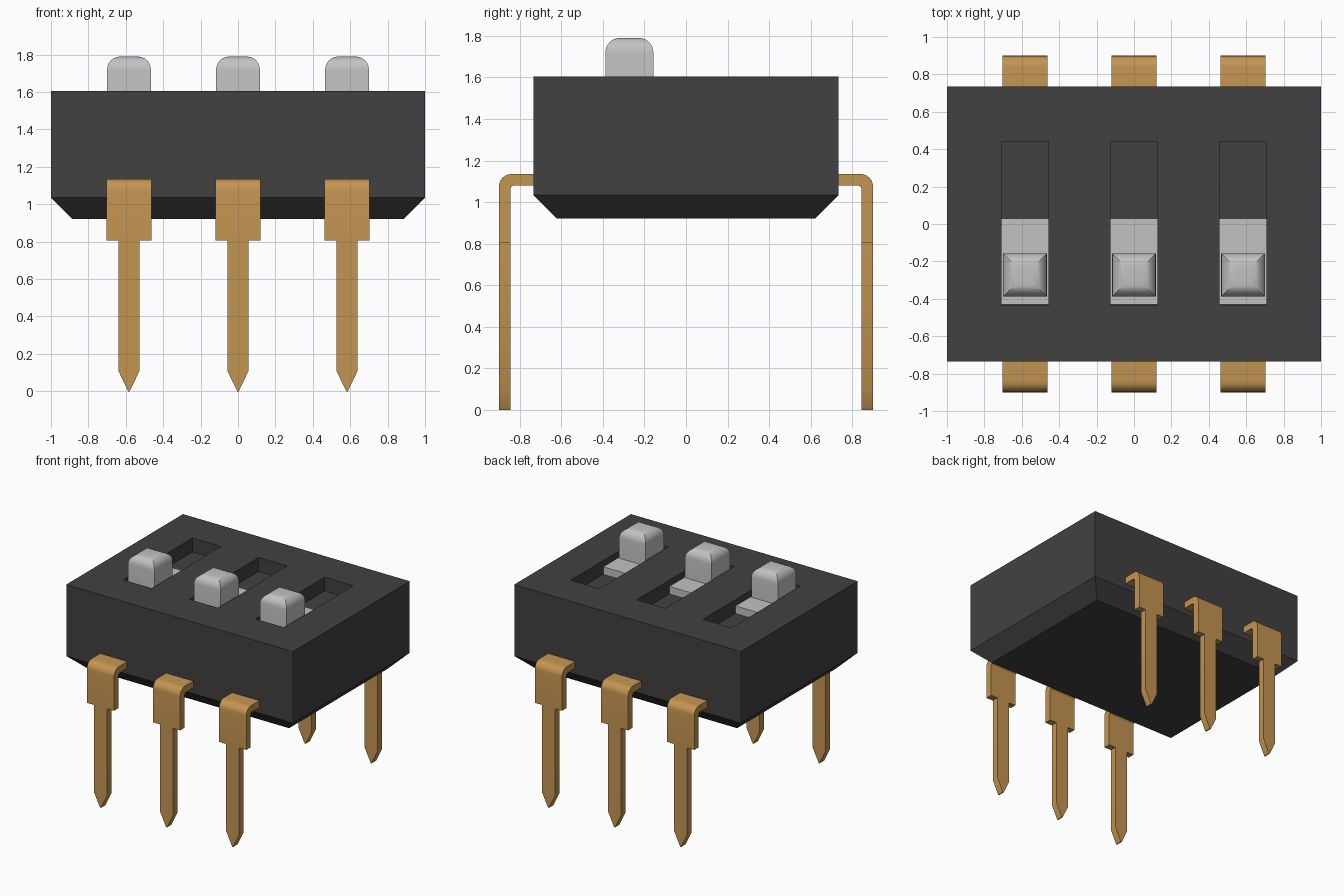
import bpy, bmesh, math
from mathutils import Vector

if "Cube" in bpy.data.objects:
    bpy.data.objects.remove(bpy.data.objects["Cube"], do_unlink=True)


def material(name, rgb):
    m = bpy.data.materials.new(name)
    m.use_nodes = True
    m.diffuse_color = (*rgb, 1)
    m.node_tree.nodes["Principled BSDF"].inputs["Base Color"].default_value = (*rgb, 1)
    return m


BLACK = material("black plastic", (0.053, 0.053, 0.053))
GREY = material("light grey plastic", (0.54, 0.54, 0.54))
GOLD = material("gold metal", (0.55, 0.3, 0.083))


def finish(name, bm, mat, smooth=False):
    bmesh.ops.recalc_face_normals(bm, faces=bm.faces)
    mesh = bpy.data.meshes.new(name)
    bm.to_mesh(mesh)
    bm.free()
    mesh.materials.append(mat)
    ob = bpy.data.objects.new(name, mesh)
    bpy.context.collection.objects.link(ob)
    bpy.ops.object.select_all(action="DESELECT")
    ob.select_set(True)
    bpy.context.view_layer.objects.active = ob
    if smooth:
        bpy.ops.object.shade_smooth_by_angle(angle=math.radians(30))
    return ob


def box(bm, lo, hi):
    lo, hi = Vector(lo), Vector(hi)
    verts = bmesh.ops.create_cube(bm, size=1)["verts"]
    for v in verts:
        v.co = (lo + hi) / 2 + v.co * (hi - lo)
    return verts


def extrude(bm, points, depth):
    """Extrude a closed outline of 3D points along a vector."""
    face = bm.faces.new([bm.verts.new(p) for p in points])
    new = bmesh.ops.extrude_face_region(bm, geom=[face])["geom"]
    bmesh.ops.translate(bm, vec=depth,
                        verts=[g for g in new if isinstance(g, bmesh.types.BMVert)])


def arc(cy, cz, r, start, end, n=6):
    return [(cy + r * math.cos(math.radians(start + (end - start) * i / n)),
             cz + r * math.sin(math.radians(start + (end - start) * i / n)))
            for i in range(n + 1)]


COLUMNS = {"right": -0.583, "middle": 0, "left": 0.583}
BOTTOM, SHOULDER, TOP = 0.92, 1.035, 1.605
FLOOR = TOP - 0.11

# Housing: a block with a chamfered underside
bm = bmesh.new()
box(bm, (-1, -0.735, BOTTOM), (1, 0.735, TOP))
base = [f for f in bm.faces if f.normal.z < -0.5]
new = bmesh.ops.bisect_plane(bm, geom=bm.verts[:] + bm.edges[:] + bm.faces[:],
                             plane_co=(0, 0, SHOULDER), plane_no=(0, 0, 1))
for v in bm.verts:
    if v.co.z < BOTTOM + 0.01:
        v.co.x -= math.copysign(0.115, v.co.x)
        v.co.y -= math.copysign(0.115, v.co.y)
housing = finish("housing", bm, BLACK)

# Slots cut into the top
bm = bmesh.new()
for x in COLUMNS.values():
    box(bm, (x - 0.126, -0.432, FLOOR), (x + 0.126, 0.44, TOP + 0.2))
cutter = finish("slot_cutter", bm, BLACK)
cutter.hide_render = True
bpy.context.view_layer.objects.active = housing
cut = housing.modifiers.new("slots", "BOOLEAN")
cut.operation, cut.solver, cut.object = "DIFFERENCE", "EXACT", cutter
bpy.ops.object.modifier_apply(modifier=cut.name)
bpy.data.objects.remove(cutter, do_unlink=True)


def slider(name, x):
    bm = bmesh.new()
    # Rounded knob: only the top edges are bevelled
    box(bm, (x - 0.117, -0.388, FLOOR + 0.03), (x + 0.117, -0.157, 1.79))
    edges = [e for e in bm.edges if all(v.co.z > 1.7 for v in e.verts)]
    bmesh.ops.bevel(bm, geom=edges, offset=0.07, segments=6, profile=0.5,
                    affect="EDGES")
    # Flat carrier plate in the slot
    box(bm, (x - 0.125, -0.431, FLOOR - 0.005), (x + 0.125, 0.03, TOP - 0.05))
    finish(name, bm, GREY, True)


def pin(name, x, side):
    outer, inner, top, neck = 0.9, 0.845, 1.135, 0.805
    thick = outer - inner
    bm = bmesh.new()
    # Wide bent shoulder
    bend = ([(0.7, top)] + arc(outer - 0.06, top - 0.06, 0.06, 90, 0)
            + [(outer, neck), (inner, neck)]
            + arc(inner - 0.02, top - thick - 0.02, 0.02, 0, 90)
            + [(0.7, top - thick)])
    extrude(bm, [(x - 0.12, side * y, z) for y, z in bend], (0.24, 0, 0))
    # Narrow pointed leg
    leg = [(-0.057, neck), (-0.057, 0.11), (-0.004, 0), (0.004, 0),
           (0.057, 0.11), (0.057, neck)]
    extrude(bm, [(x + dx, side * inner, z) for dx, z in leg], (0, side * thick, 0))
    finish(name, bm, GOLD, True)


for label, x in COLUMNS.items():
    slider(f"{label}_slider", x)
    pin(f"{label}_front_pin", x, -1)
    pin(f"{label}_back_pin", x, 1)
